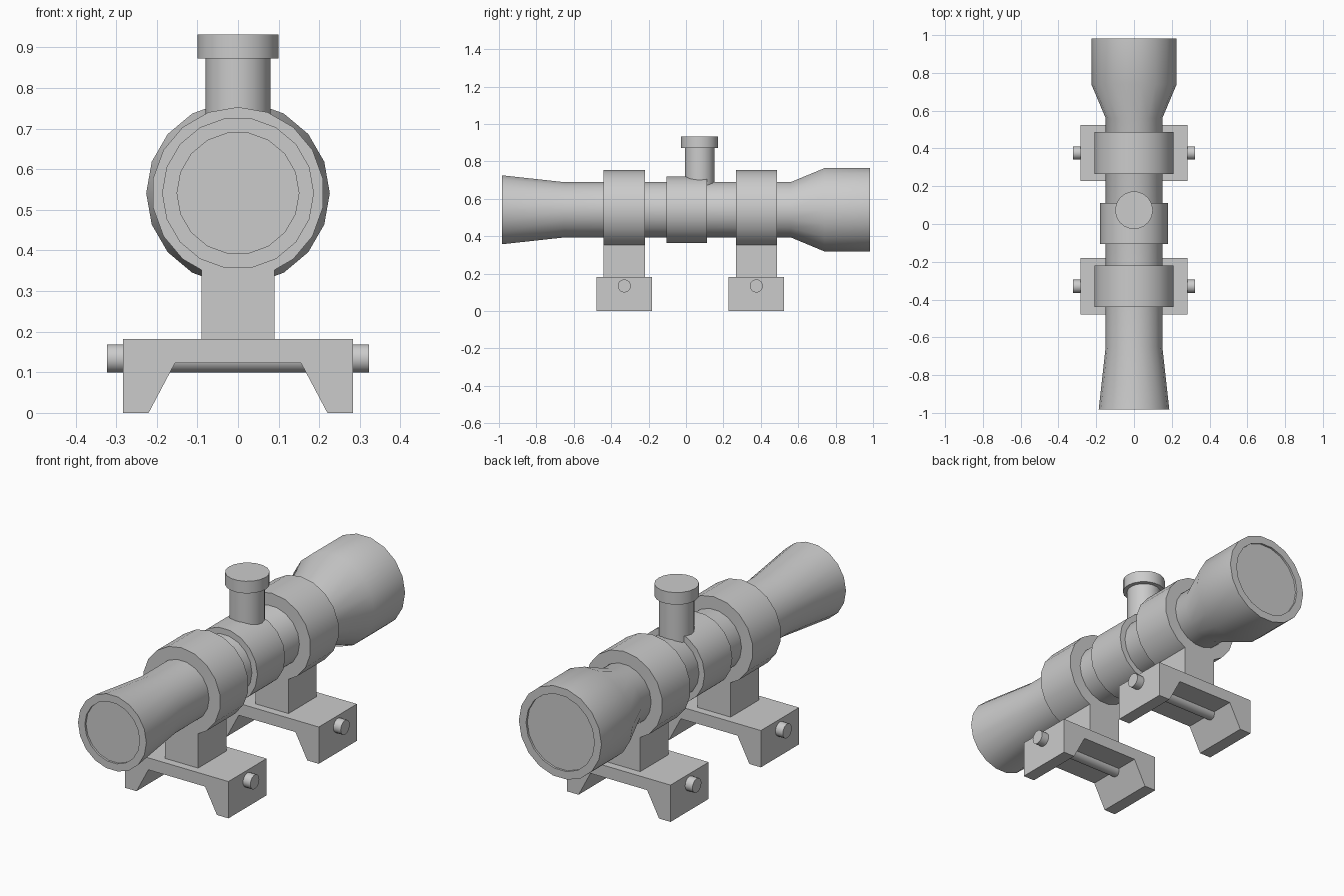
import bpy, bmesh, math
from mathutils import Matrix

if "Cube" in bpy.data.objects:
    bpy.data.objects.remove(bpy.data.objects["Cube"])

AXIS_Z = 0.541
SIDES = 18


def finish(name, bm, smooth=True):
    bmesh.ops.recalc_face_normals(bm, faces=bm.faces)
    mesh = bpy.data.meshes.new(name)
    bm.to_mesh(mesh)
    bm.free()
    obj = bpy.data.objects.new(name, mesh)
    bpy.context.collection.objects.link(obj)
    if smooth:
        bpy.ops.object.select_all(action='DESELECT')
        obj.select_set(True)
        bpy.context.view_layer.objects.active = obj
        bpy.ops.object.shade_smooth_by_angle(angle=math.radians(30))
    return obj


def lathe(name, profile, axis, centre, sides=SIDES, phase=0.0):
    """Solid of revolution from (position, radius) pairs along an axis."""
    bm = bmesh.new()
    rings = []
    for t, r in profile:
        ring = []
        for i in range(sides):
            a = phase + 2 * math.pi * i / sides
            c, s = r * math.cos(a), r * math.sin(a)
            co = {'X': (t, c, s), 'Y': (c, t, s), 'Z': (c, s, t)}[axis]
            ring.append(bm.verts.new(co))
        rings.append(ring)
    for a, b in zip(rings, rings[1:]):
        for i in range(sides):
            j = (i + 1) % sides
            bm.faces.new((a[i], a[j], b[j], b[i]))
    bm.faces.new(rings[0])
    bm.faces.new(rings[-1])
    bmesh.ops.translate(bm, verts=bm.verts, vec=centre)
    return finish(name, bm)


def extrude_y(name, outline, y0, y1):
    """Prism from an xz outline."""
    bm = bmesh.new()
    face = bm.faces.new([bm.verts.new((x, y0, z)) for x, z in outline])
    out = bmesh.ops.extrude_face_region(bm, geom=[face])
    verts = [v for v in out['geom'] if isinstance(v, bmesh.types.BMVert)]
    bmesh.ops.translate(bm, verts=verts, vec=(0, y1 - y0, 0))
    return finish(name, bm, smooth=False)


# Main tube with flared eyepiece, objective bell and shallow lens recesses
lathe("scope_tube", [(-0.973, 0.15), (-0.983, 0.15), (-0.983, 0.187),
                     (-0.65, 0.15), (0.56, 0.15), (0.74, 0.226),
                     (0.983, 0.226), (0.983, 0.187), (0.973, 0.187)],
      'Y', (0, 0, AXIS_Z))

# Centre collar
lathe("centre_collar", [(-0.105, 0.18), (0.112, 0.18)], 'Y', (0, 0, AXIS_Z))

# Adjustment turret with its wider cap
lathe("turret", [(0.64, 0.08), (0.872, 0.08), (0.872, 0.10), (0.932, 0.10)],
      'Z', (0, 0.073, 0))

# Two mounts: ring, post, dovetail clamp and cross bolt
half = [(0.155, 0.123), (0.22, 0), (0.283, 0), (0.283, 0.182)]
clamp = half + [(-x, z) for x, z in reversed(half)]
post = [(-0.09, 0.17), (0.09, 0.17), (0.09, 0.37), (-0.09, 0.37)]
for side, y in (("front", -0.33), ("rear", 0.376)):
    lathe(side + "_mount_ring", [(-0.11, 0.212), (0.11, 0.212)], 'Y',
          (0, y, AXIS_Z), phase=math.pi / SIDES)
    extrude_y(side + "_mount_post", post, y - 0.11, y + 0.11)
    extrude_y(side + "_clamp", clamp, y - 0.149, y + 0.149)
    lathe(side + "_cross_bolt", [(-0.323, 0.035), (0.323, 0.035)], 'X',
          (0, y, 0.134))
